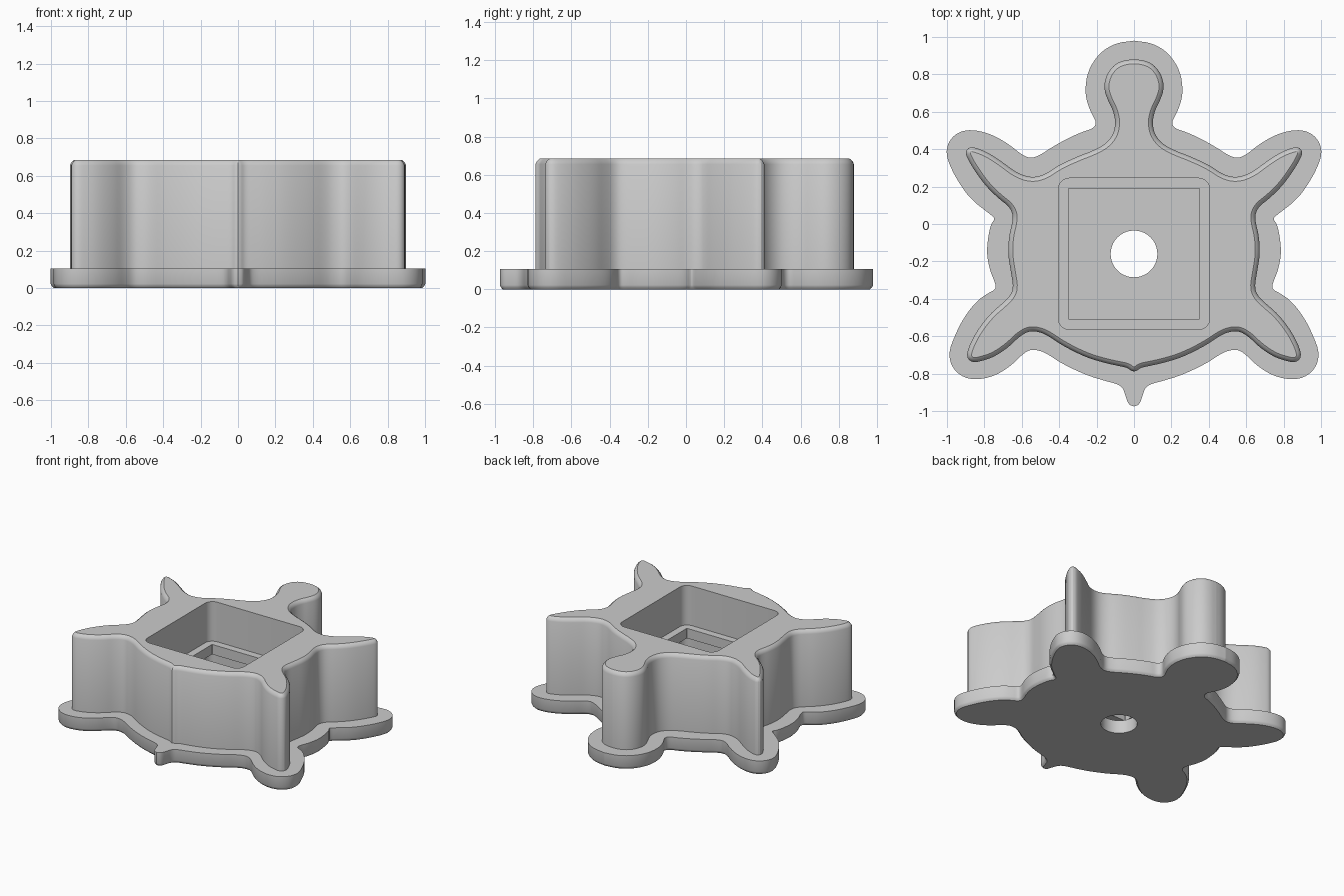
import bpy
import bmesh
import math
from mathutils import Vector

cube = bpy.data.objects.get("Cube")
if cube:
    bpy.data.objects.remove(cube, do_unlink=True)

# Single plain grey material
GREY = (0.6, 0.6, 0.6, 1)
grey = bpy.data.materials.new("plain_grey")
grey.use_nodes = True
grey.diffuse_color = GREY
grey.node_tree.nodes["Principled BSDF"].inputs["Base Color"].default_value = GREY

# Half outlines from tail to head, in hundredths of a unit
PLATE_HALF = [(0, -97.5), (3, -96.5), (4.5, -92), (6, -87.5), (9, -85.5), (15, -84), (25, -81),
              (38, -75), (47, -69), (52, -67.3), (56, -67.3), (60, -70), (66, -76), (74, -81),
              (83, -83.3), (91, -82.3), (97.3, -77), (99.2, -69), (96, -60), (91, -50), (84, -41),
              (78, -37), (74, -35), (74, -32), (77, -25), (78.8, -16), (78, -7), (76.5, 0),
              (74, 3), (78, 6), (87, 13), (93, 21), (98, 30), (100.7, 38), (98.7, 45),
              (93, 49.7), (85, 50.4), (75, 47.5), (66, 42), (60, 37), (55, 35), (50, 37),
              (44, 41), (35, 46), (27, 49.5), (22, 51), (20, 54), (22, 58), (24.5, 63),
              (26.3, 71), (24.7, 82), (18.5, 91.5), (10, 96.7), (0, 98)]
TOP_HALF = [(0, -76.5), (3, -74.5), (8, -73.5), (15, -72), (25, -69), (37, -63), (45, -57.5),
            (50.5, -55.2), (56.5, -54.8), (62.5, -58), (68.5, -64), (76, -69), (83, -71.2),
            (86, -71.6), (87.2, -70), (85, -64), (81, -57), (75, -49.5), (68.5, -44), (64, -39.5),
            (62, -34), (63.5, -25), (65, -16), (64.5, -7), (62.5, 1), (62.5, 6), (65, 11),
            (71.5, 16), (78, 22.5), (84, 31), (87.6, 37.5), (87.4, 38.8), (85, 38.4), (79, 36),
            (71.5, 31), (63.5, 25), (55, 22.3), (47, 24), (39, 29.5), (29, 34), (21, 37),
            (13.5, 41), (8.8, 47), (7.4, 54), (8.7, 61), (11.8, 67), (13.8, 73), (12.4, 79),
            (9, 83.4), (4.5, 85.3), (0, 85.6)]


def outline(half):
    """Round the half outline by corner cutting and mirror it into a closed loop."""
    pts = [Vector(p) / 100 for p in half]
    for _ in range(2):
        cut = [pts[0]]
        for a, b in zip(pts, pts[1:]):
            cut += [a.lerp(b, 0.25), a.lerp(b, 0.75)]
        pts = cut + [pts[-1]]
    return pts + [Vector((-p.x, p.y)) for p in pts[-2:0:-1]]


def grow(loop, dist):
    """Offset a counter-clockwise loop outwards, or inwards if negative."""
    out = []
    for i, p in enumerate(loop):
        u = (p - loop[i - 1]).normalized()
        v = (loop[(i + 1) % len(loop)] - p).normalized()
        out.append(p + Vector((u.y + v.y, -u.x - v.x)).normalized() * dist)
    return out


def rounded_square(half, radius, steps):
    """Square loop around the pocket centre; a full radius gives a circle."""
    loop = []
    for sx, sy, start in ((1, 1, 0), (-1, 1, 1), (-1, -1, 2), (1, -1, 3)):
        for i in range(steps):
            a = math.pi / 2 * (start + i / (steps - 1)) if radius < half \
                else math.pi / 2 * (start + i / steps)
            loop.append(Vector((sx * (half - radius) + radius * math.cos(a),
                                sy * (half - radius) + radius * math.sin(a) - 0.16)))
    return loop


plate = outline(PLATE_HALF)
top = outline(TOP_HALF)
body = grow(top, 0.024)
pocket = rounded_square(0.405, 0.06, 7)
opening = rounded_square(0.35, 0.002, 2)
hole = rounded_square(0.125, 0.125, 10)

sections = [
    # Flared base plate with a softened lower edge
    (grow(plate, -0.015), 0), (grow(plate, -0.005), 0.01), (plate, 0.022), (plate, 0.105),
    # Tall body with a rounded top edge
    (body, 0.105), (body, 0.655), (grow(top, 0.018), 0.668), (grow(top, 0.01), 0.678), (top, 0.685),
    # Upper pocket, thin ledge with a square opening, lower cavity, floor hole
    (pocket, 0.685), (pocket, 0.385), (opening, 0.385), (opening, 0.31),
    (pocket, 0.31), (pocket, 0.1), (hole, 0.1), (hole, 0),
]

# Walls join sections at different heights; flats fill between two at one height
bm = bmesh.new()
rings = []
for loop, z in sections:
    verts = [bm.verts.new((p.x, p.y, z)) for p in loop]
    edges = [bm.edges.new((verts[i - 1], verts[i])) for i in range(len(verts))]
    rings.append((verts, edges, z))
for (va, ea, za), (vb, eb, zb) in zip(rings, rings[1:] + rings[:1]):
    if za == zb:
        bmesh.ops.triangle_fill(bm, edges=ea + eb, use_beauty=True, normal=(0, 0, 1))
    else:
        for i in range(len(va)):
            bm.faces.new((va[i - 1], va[i], vb[i], vb[i - 1]))
bmesh.ops.recalc_face_normals(bm, faces=bm.faces[:])

mesh = bpy.data.meshes.new("housing")
bm.to_mesh(mesh)
bm.free()
mesh.materials.append(grey)
housing = bpy.data.objects.new("housing", mesh)
bpy.context.collection.objects.link(housing)

# Smooth walls, crisp edges
bpy.ops.object.select_all(action='DESELECT')
housing.select_set(True)
bpy.context.view_layer.objects.active = housing
bpy.ops.object.shade_smooth_by_angle(angle=math.radians(25))
